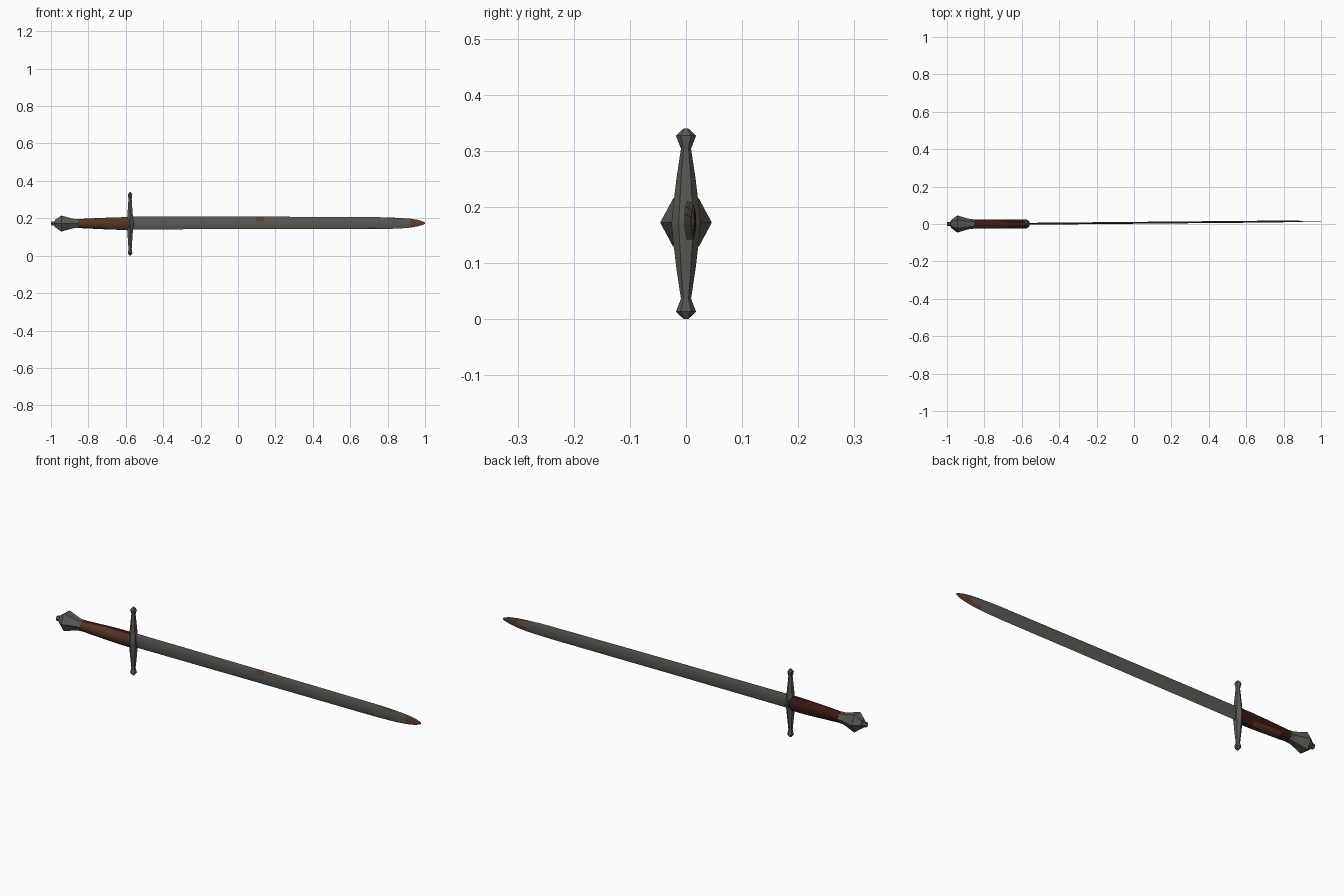
import bpy, bmesh, math

if "Cube" in bpy.data.objects:
    bpy.data.objects.remove(bpy.data.objects["Cube"])

ZC = 0.172  # height of the sword's axis


def material(name, rgb):
    m = bpy.data.materials.new(name)
    m.diffuse_color = (*rgb, 1)
    m.use_nodes = True
    m.node_tree.nodes["Principled BSDF"].inputs["Base Color"].default_value = m.diffuse_color
    return m


STEEL = material("worn steel", (0.105, 0.100, 0.086))
RUST = material("rust", (0.115, 0.048, 0.029))
LEATHER = material("brown leather", (0.095, 0.036, 0.019))
DARK = material("dark red leather", (0.042, 0.009, 0.007))


def loft(name, rings, mats, rule=None, smooth=None):
    """Skin a list of closed rings; rule(face centre, normal) picks the material."""
    bm = bmesh.new()
    loops = [[bm.verts.new(p) for p in ring] for ring in rings]
    n = len(loops[0])
    for a, b in zip(loops, loops[1:]):
        for i in range(n):
            j = (i + 1) % n
            bm.faces.new((a[i], a[j], b[j], b[i]))
    bm.faces.new(loops[0][::-1])
    bm.faces.new(loops[-1])
    bmesh.ops.recalc_face_normals(bm, faces=bm.faces)
    if rule:
        bm.normal_update()
        for f in bm.faces:
            f.material_index = rule(f.calc_center_median(), f.normal)
    me = bpy.data.meshes.new(name)
    bm.to_mesh(me)
    bm.free()
    for m in mats:
        me.materials.append(m)
    ob = bpy.data.objects.new(name, me)
    bpy.context.collection.objects.link(ob)
    if smooth:
        bpy.context.view_layer.objects.active = ob
        ob.select_set(True)
        bpy.ops.object.shade_smooth_by_angle(angle=math.radians(smooth))
        ob.select_set(False)
    return ob


def ring_x(x, ry, rz, n, phase=0.0):
    """Ring around the sword's long axis."""
    return [(x, ry * math.cos(a), ZC + rz * math.sin(a))
            for a in (2 * math.pi * i / n + phase for i in range(n))]


# blade: thin lens section, drifting slightly backwards toward the tip
def blade_ring(x, top, bottom):
    y0 = 0.001 + 0.0145 * (x + 0.59) / 1.59
    t = 0.005 * min(1.0, (1.06 - x) / 0.3)
    mid, h = (top + bottom) / 2, (top - bottom) / 2
    section = [(1, 0), (0.68, 0.6), (0.28, 1), (-0.28, 1), (-0.68, 0.6),
               (-1, 0), (-0.68, -0.6), (-0.28, -1), (0.28, -1), (0.68, -0.6)]
    return [(x, y0 + s * t, mid + u * h) for u, s in section]


def blade_rust(c, n):
    u = c.z - 0.175
    if c.x > 0.92:
        return 1
    if c.x > 0.86:
        return 1 if n.y > 0 and abs(u) > 0.012 else 0
    if 0.79 < c.x < 0.86 or 0.10 < c.x < 0.14:
        return 1 if n.y < 0 and u > 0.016 else 0
    if 0.70 < c.x < 0.74:
        return 1 if n.y < 0 and u < -0.02 else 0
    return 0


stations = [(-0.59, 0.211, 0.141), (0.10, 0.209, 0.142), (0.14, 0.209, 0.142),
            (0.70, 0.206, 0.142), (0.74, 0.206, 0.142), (0.79, 0.205, 0.143),
            (0.86, 0.202, 0.145), (0.92, 0.198, 0.150), (0.96, 0.192, 0.157),
            (0.985, 0.185, 0.164), (1.0, 0.178, 0.171)]
loft("blade", [blade_ring(*s) for s in stations], [STEEL, RUST], blade_rust, 40)

# crossguard: hexagonal bar with flared, pointed ends, mirrored up and down
arm = [(0.030, 0.023, 0.018), (0.080, 0.017, 0.014), (0.132, 0.009, 0.010),
       (0.155, 0.018, 0.014), (0.168, 0.004, 0.004)]
levels = [(-d, ry, rx) for d, ry, rx in reversed(arm)] + [(0, 0.026, 0.021)] + arm
loft("crossguard",
     [[(-0.577 + rx * math.sin(a), ry * math.cos(a), 0.170 + z * 1.012)
       for a in (math.pi * i / 3 for i in range(6))] for z, ry, rx in levels],
     [STEEL])

# grip: leather, worn brown on the front and in patches below
def grip_wear(c, n):
    if n.y < -0.5:
        return 0
    return 0 if n.z < -0.5 and -0.80 < c.x < -0.65 else 1


loft("grip", [ring_x(x, ry, rz, 8, math.pi / 8) for x, ry, rz in
              [(-0.855, 0.025, 0.026), (-0.80, 0.027, 0.029), (-0.72, 0.027, 0.033),
               (-0.65, 0.027, 0.036), (-0.58, 0.025, 0.037)]],
     [LEATHER, DARK], grip_wear, 50)

# pommel: collar, faceted swelling and end button
loft("pommel", [ring_x(x, r, r * 1.08, 6) for x, r in
                [(-0.85, 0.025), (-0.875, 0.026), (-0.895, 0.031), (-0.945, 0.046),
                 (-0.978, 0.021), (-0.981, 0.012), (-0.997, 0.012), (-1.0, 0.007)]],
     [STEEL])
